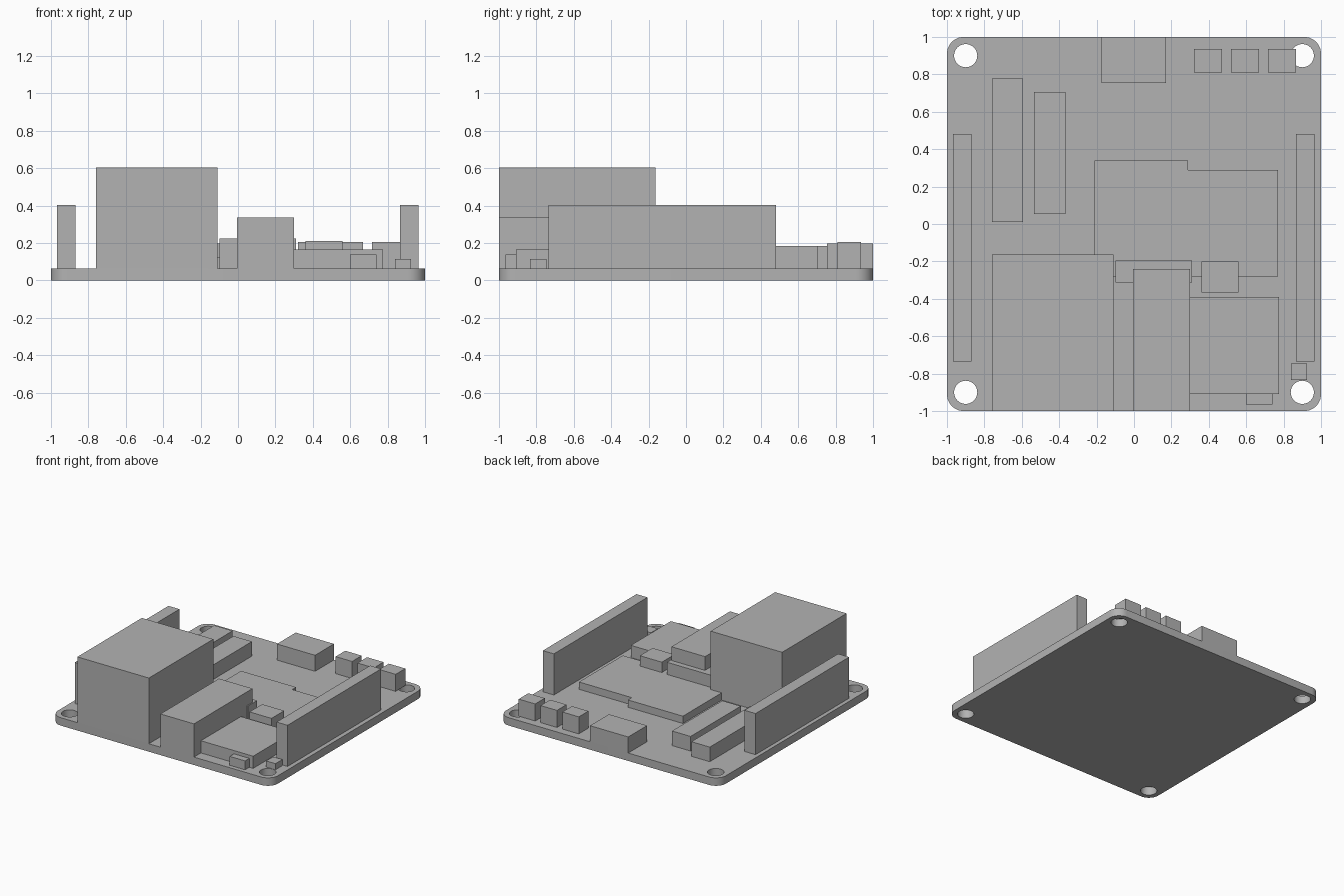
import bpy
import bmesh
from math import sin, cos, pi
from mathutils import Vector

cube = bpy.data.objects.get("Cube")
if cube:
    bpy.data.objects.remove(cube, do_unlink=True)

BOARD_TOP = 0.065

# One plain grey for everything
grey = bpy.data.materials.new("plain_grey")
grey.use_nodes = True
colour = (0.45, 0.45, 0.45, 1)
grey.diffuse_color = colour
grey.node_tree.nodes["Principled BSDF"].inputs["Base Color"].default_value = colour


def add_object(name, bm):
    mesh = bpy.data.meshes.new(name)
    bm.to_mesh(mesh)
    bm.free()
    mesh.materials.clear()
    mesh.materials.append(grey)
    obj = bpy.data.objects.new(name, mesh)
    bpy.context.collection.objects.link(obj)
    return obj


def block(name, x0, x1, y0, y1, top):
    """Rectangular part standing on the board."""
    low, high = Vector((x0, y0, BOARD_TOP)), Vector((x1, y1, top))
    bm = bmesh.new()
    bmesh.ops.create_cube(bm, size=1)
    bmesh.ops.scale(bm, vec=high - low, verts=bm.verts)
    bmesh.ops.translate(bm, vec=(low + high) / 2, verts=bm.verts)
    return add_object(name, bm)


def arc(cx, cy, radius, start, sweep, steps):
    return [(cx + radius * cos(start + sweep * i / steps),
             cy + radius * sin(start + sweep * i / steps)) for i in range(steps + 1)]


def add_loop(curve, points):
    spline = curve.splines.new("POLY")
    spline.points.add(len(points) - 1)
    for p, (x, y) in zip(spline.points, points):
        p.co = (x, y, 0, 1)
    spline.use_cyclic_u = True


# Circuit board: rounded square outline with four mounting holes
outline = bpy.data.curves.new("board_outline", "CURVE")
outline.dimensions = "2D"
outline.fill_mode = "BOTH"
outline.extrude = BOARD_TOP / 2
radius = 0.09
corners = [(1, 1), (-1, 1), (-1, -1), (1, -1)]
rim = []
for i, (sx, sy) in enumerate(corners):
    rim += arc(sx * (1 - radius), sy * (1 - radius), radius, i * pi / 2, pi / 2, 10)
add_loop(outline, rim)
for sx, sy in corners:
    add_loop(outline, arc(sx * 0.9, sy * 0.9, 0.062, 0, 2 * pi, 32)[:-1])

temp = bpy.data.objects.new("board_outline", outline)
bpy.context.collection.objects.link(temp)
depsgraph = bpy.context.evaluated_depsgraph_get()
flat = bpy.data.meshes.new_from_object(temp.evaluated_get(depsgraph))
bm = bmesh.new()
bm.from_mesh(flat)
bpy.data.objects.remove(temp, do_unlink=True)
bpy.data.meshes.remove(flat)
for face in bm.faces:
    face.material_index = 0
bmesh.ops.remove_doubles(bm, verts=bm.verts, dist=0.0001)
bmesh.ops.recalc_face_normals(bm, faces=bm.faces)
bmesh.ops.translate(bm, vec=(0, 0, BOARD_TOP / 2), verts=bm.verts)
board = add_object("circuit_board", bm)
bpy.ops.object.select_all(action="DESELECT")
board.select_set(True)
bpy.context.view_layer.objects.active = board
bpy.ops.object.shade_smooth_by_angle(angle=pi / 6)

# Tall pin headers along both sides
for side, x in (("right", -0.918), ("left", 0.915)):
    block(side + "_pin_header", x - 0.05, x + 0.05, -0.735, 0.48, 0.403)

# Front connectors
block("network_socket", -0.76, -0.11, -1, -0.163, 0.605)
block("usb_socket", -0.005, 0.3, -1, -0.24, 0.338)
block("card_slot", 0.3, 0.775, -0.91, -0.39, 0.165)
block("card_slot_tab", 0.6, 0.74, -0.965, -0.9, 0.138)
block("corner_component", 0.84, 0.925, -0.835, -0.745, 0.115)

# Central chip: two overlapping packages of equal height
bm = bmesh.new()
shape = [(-0.21, -0.28), (0.77, -0.28), (0.77, 0.29),
         (0.29, 0.29), (0.29, 0.34), (-0.21, 0.34)]
base = bm.faces.new([bm.verts.new((x, y, BOARD_TOP)) for x, y in shape])
rise = bmesh.ops.extrude_face_region(bm, geom=[base], use_keep_orig=True)
bmesh.ops.translate(bm, vec=(0, 0, 0.06),
                    verts=[v for v in rise["geom"] if isinstance(v, bmesh.types.BMVert)])
bmesh.ops.recalc_face_normals(bm, faces=bm.faces)
add_object("processor", bm)

# Parts around the chip
block("rear_connector_bar", -0.1, 0.31, -0.313, -0.195, 0.225)
block("small_component", 0.36, 0.56, -0.365, -0.2, 0.21)
block("outer_ribbon_connector", -0.76, -0.593, 0.01, 0.777, 0.185)
block("inner_ribbon_connector", -0.535, -0.367, 0.053, 0.705, 0.185)

# Back edge parts
block("power_socket", -0.175, 0.172, 0.755, 1, 0.197)
for i in range(3):
    x = 0.32 + 0.198 * i
    block("push_button_%d" % (i + 1), x, x + 0.15, 0.81, 0.935, 0.205)
